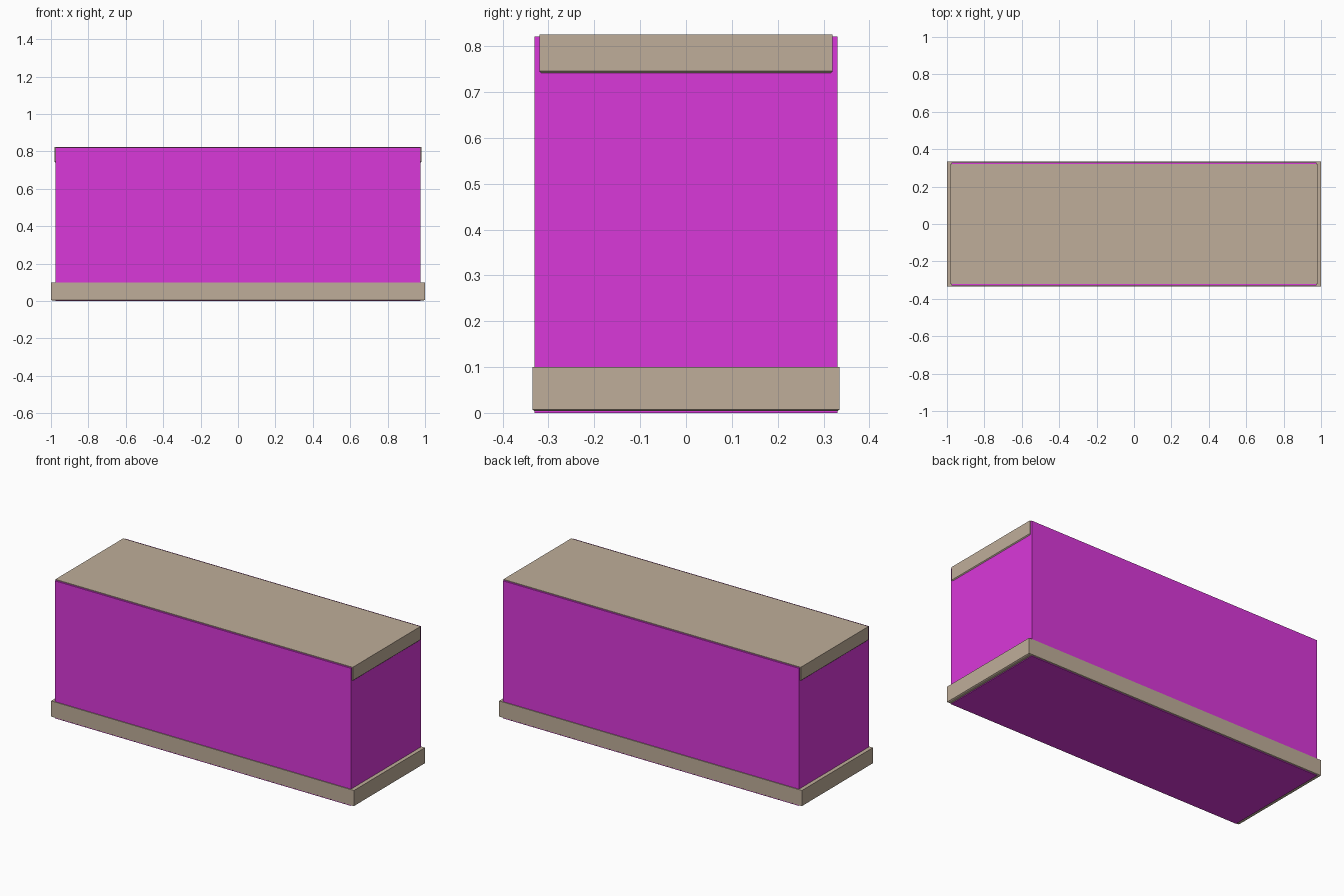
import bpy, bmesh

if "Cube" in bpy.data.objects:
    bpy.data.objects.remove(bpy.data.objects["Cube"])


def material(name, color):
    m = bpy.data.materials.new(name)
    m.diffuse_color = color
    m.use_nodes = True
    m.node_tree.nodes["Principled BSDF"].inputs["Base Color"].default_value = m.diffuse_color
    return m


def block(name, hx, hy, z0, z1, mat, lip=0.0, drop=0.0):
    """Box whose underside can step inwards by lip over a height of drop."""
    bm = bmesh.new()
    bmesh.ops.create_cube(bm, size=2)
    for v in bm.verts:
        v.co.x *= hx
        v.co.y *= hy
        v.co.z = z1 if v.co.z > 0 else z0
    if lip:
        bottom = min(bm.faces, key=lambda f: f.calc_center_median().z)
        new = bmesh.ops.extrude_face_region(bm, geom=[bottom])
        bmesh.ops.delete(bm, geom=[bottom], context='FACES_ONLY')
        for v in [g for g in new["geom"] if isinstance(g, bmesh.types.BMVert)]:
            v.co.x -= lip if v.co.x > 0 else -lip
            v.co.y -= lip if v.co.y > 0 else -lip
            v.co.z -= drop
    bmesh.ops.recalc_face_normals(bm, faces=bm.faces)
    me = bpy.data.meshes.new(name)
    bm.to_mesh(me)
    bm.free()
    me.materials.append(mat)
    ob = bpy.data.objects.new(name, me)
    bpy.context.collection.objects.link(ob)
    return ob


magenta = material("magenta", (0.70, 0.04, 0.70, 1))
brown = material("brown", (0.52, 0.42, 0.32, 1))

# Main box
block("body", 0.977, 0.33, 0.0, 0.821, magenta)
# Plinth around the foot
block("base_trim", 1.0, 0.335, 0.007, 0.1, brown, 0.005, 0.003)
# Top slab, narrower than the body front to back
block("top_slab", 0.982, 0.32, 0.746, 0.825, brown, 0.006, 0.006)
